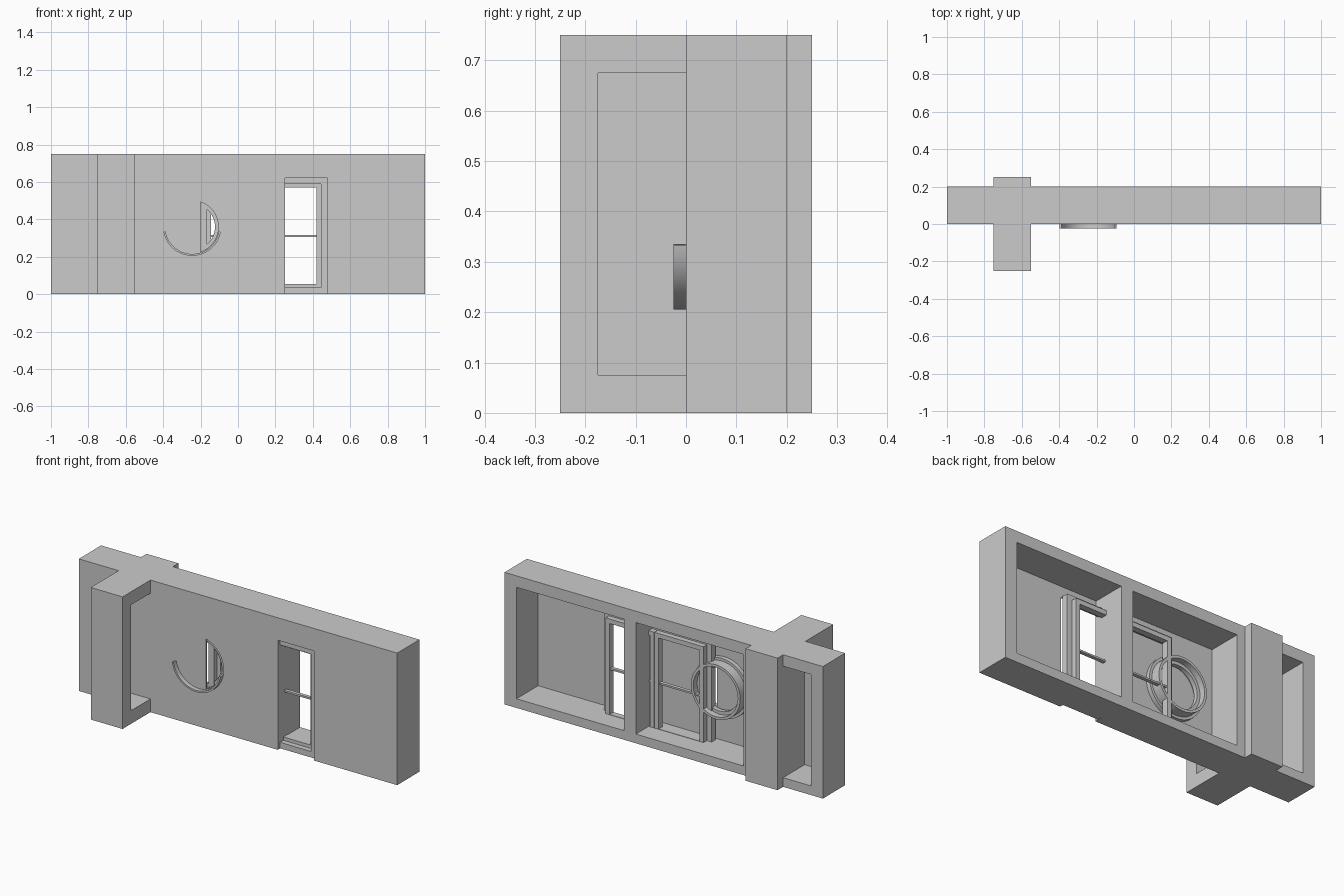
import bpy, bmesh
from math import cos, sin, radians

if "Cube" in bpy.data.objects:
    bpy.data.objects.remove(bpy.data.objects["Cube"])


def make(name, bm):
    bmesh.ops.recalc_face_normals(bm, faces=bm.faces)
    me = bpy.data.meshes.new(name)
    bm.to_mesh(me)
    bm.free()
    ob = bpy.data.objects.new(name, me)
    bpy.context.collection.objects.link(ob)
    return ob


def add_box(bm, x, y, z):
    v = bmesh.ops.create_cube(bm, size=1)["verts"]
    for p in v:
        p.co = [(r[0] + r[1]) / 2 + c * (r[1] - r[0]) for r, c in zip((x, y, z), p.co)]


def boxes(name, *items):
    bm = bmesh.new()
    for it in items:
        add_box(bm, *it)
    return make(name, bm)


def cut(ob, cutter):
    m = ob.modifiers.new("cut", "BOOLEAN")
    m.operation, m.solver, m.object = "DIFFERENCE", "EXACT", cutter
    bpy.context.view_layer.objects.active = ob
    bpy.ops.object.modifier_apply(modifier=m.name)
    bpy.data.objects.remove(cutter)


def prism(name, pts, y0, y1):
    bm = bmesh.new()
    f = bm.faces.new([bm.verts.new((x, y0, z)) for x, z in pts])
    ext = bmesh.ops.extrude_face_region(bm, geom=[f])["geom"]
    for v in ext:
        if isinstance(v, bmesh.types.BMVert):
            v.co.y = y1
    return make(name, bm)


CX, CZ = -0.245, 0.36


def band(name, ri, ro, y0, y1, a0=0, a1=360, n=48):
    # rectangular section swept around the round window's centre
    bm = bmesh.new()
    full = a1 - a0 == 360
    rings = []
    for i in range(n if full else n + 1):
        a = radians(a0 + (a1 - a0) * i / n)
        rings.append([bm.verts.new((CX + r * cos(a), y, CZ + r * sin(a)))
                      for r, y in ((ri, y0), (ro, y0), (ro, y1), (ri, y1))])
    for i in range(n):
        a, b = rings[i], rings[(i + 1) % len(rings)]
        for k in range(4):
            bm.faces.new((a[k], a[(k + 1) % 4], b[(k + 1) % 4], b[k]))
    if not full:
        bm.faces.new(rings[0])
        bm.faces.new(rings[-1][::-1])
    ob = make(name, bm)
    bpy.context.view_layer.objects.active = ob
    ob.select_set(True)
    bpy.ops.object.shade_smooth_by_angle()
    ob.select_set(False)
    return ob


def frame(name, x, y, z, w):
    return boxes(name,
                 ((x[0], x[0] + w), y, z), ((x[1] - w, x[1]), y, z),
                 ((x[0] + w, x[1] - w), y, (z[0], z[0] + w)),
                 ((x[0] + w, x[1] - w), y, (z[1] - w, z[1])))


# long wall, hollow from the back
wall = boxes("long_wall", ((-1, 1), (0, 0.2), (0, 0.75)))
for x0, x1 in ((-0.925, -0.75), (-0.5, 0.175), (0.25, 0.925)):
    cut(wall, boxes("recess", ((x0, x1), (0.006, 0.3), (0.052, 0.685))))
# window opening in the front face
cut(wall, boxes("opening", ((0.25, 0.478), (-0.1, 0.05), (-0.1, 0.622))))
# part-round opening
R = 0.155
pts = [(CX + R * cos(radians(a)), CZ + R * sin(radians(a))) for a in range(-73, 74, 4)]
pts = [p for p in pts if p[0] > -0.199]
pts += [(-0.2, CZ + 0.148), (-0.2, CZ - 0.148)]
cut(wall, prism("half_round", pts, -0.1, 0.05))

# cross wall, hollow on its right side
cross = boxes("cross_wall", ((-0.75, -0.55), (-0.25, 0.25), (0, 0.75)))
cut(cross, boxes("recess", ((-0.744, -0.4), (-0.175, 0.02), (0.075, 0.675))))

# double window: casing, two leaves and glazing bars
frame("window_casing", (-0.2, 0.478), (0.02, 0.055), (0.001, 0.622), 0.034)
for i, (x0, x1) in enumerate(((-0.17, 0.138), (0.14, 0.446))):
    frame("window_leaf_%d" % i, (x0, x1), (0.05, 0.085), (0.028, 0.596), 0.026)
    boxes("glazing_bar_%d" % i, ((x0 + 0.026, x1 - 0.026), (0.06, 0.08), (0.305, 0.315)))

# round window: flange, tube, inner ring and front lip
band("round_flange", 0.145, 0.17, 0.006, 0.03)
band("round_tube", 0.14, 0.155, 0.006, 0.085)
band("round_inner_ring", 0.122, 0.14, 0.025, 0.05)
band("round_front_lip", 0.145, 0.155, -0.025, 0.006, 190, 350, 28)
